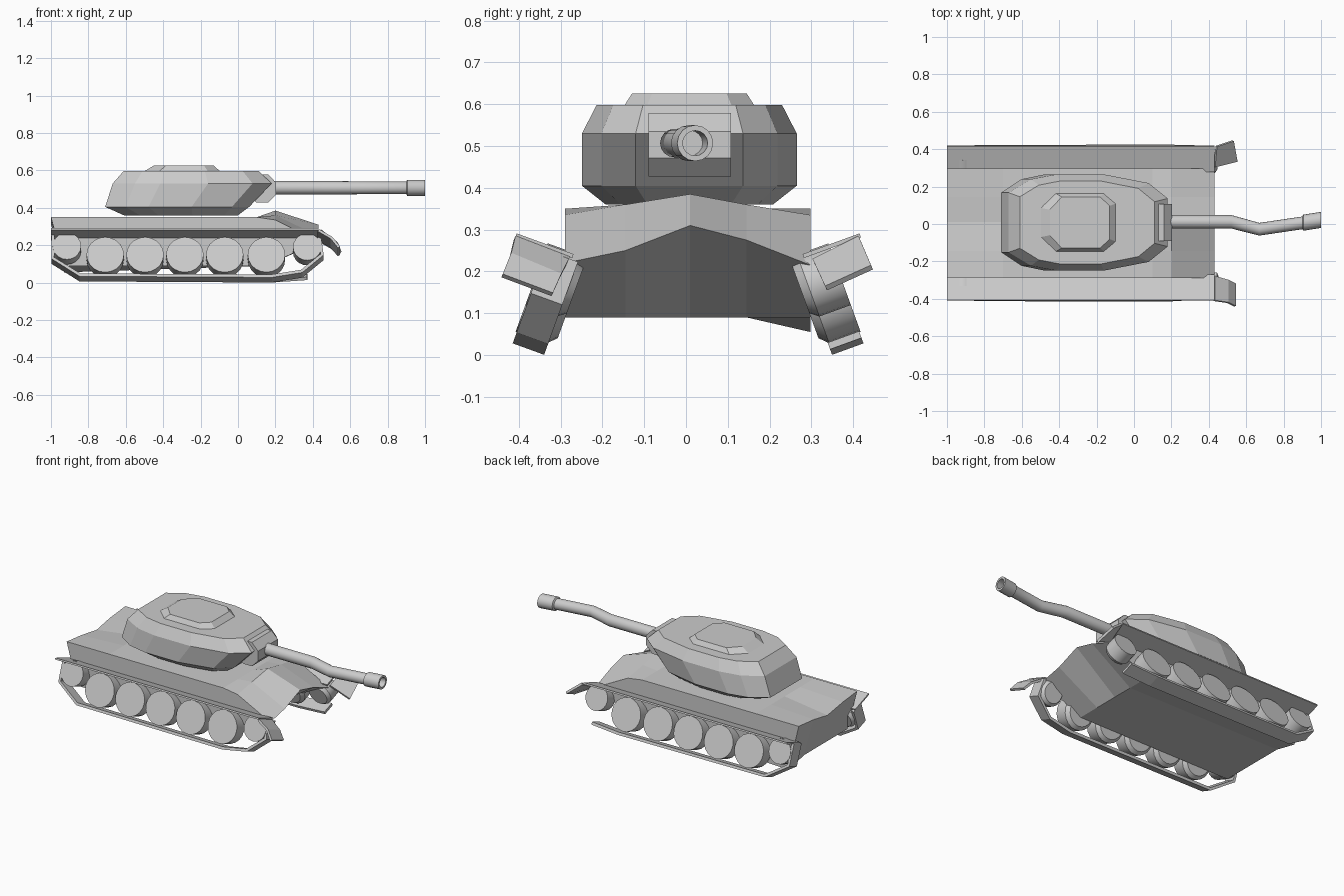
import bpy, bmesh, math
from mathutils import Matrix, Vector

if "Cube" in bpy.data.objects:
    bpy.data.objects.remove(bpy.data.objects["Cube"])

TILT = math.radians(20)


def finish(name, bm, smooth=None):
    bmesh.ops.recalc_face_normals(bm, faces=bm.faces)
    me = bpy.data.meshes.new(name)
    bm.to_mesh(me)
    bm.free()
    ob = bpy.data.objects.new(name, me)
    bpy.context.collection.objects.link(ob)
    if smooth:
        bpy.ops.object.select_all(action='DESELECT')
        bpy.context.view_layer.objects.active = ob
        ob.select_set(True)
        bpy.ops.object.shade_smooth_by_angle(angle=math.radians(smooth))
    return ob


def loft(name, rings, smooth=None, closed=True):
    """Skin a list of equally sized point rings and cap both ends."""
    bm = bmesh.new()
    rows = [[bm.verts.new(p) for p in r] for r in rings]
    n = len(rows[0])
    for a, b in zip(rows, rows[1:]):
        for i in range(n if closed else n - 1):
            j = (i + 1) % n
            bm.faces.new((a[i], a[j], b[j], b[i]))
    if closed:
        bm.faces.new(rows[0])
        bm.faces.new(rows[-1])
    return finish(name, bm, smooth)


def thicken(ob, t):
    m = ob.modifiers.new("thickness", 'SOLIDIFY')
    m.thickness = t
    m.offset = 0


def plan_ring(outline, x0, x1, half, z, cy=0.008):
    side = [(x0 + t * (x1 - x0), h * half) for t, h in outline]
    return [(x, cy + y, z) for x, y in side] + [(x, cy - y, z) for x, y in reversed(side)]


def leaned(side, x, u, w):
    """Point in the splayed running gear frame: u outward, w upward."""
    c, s = math.cos(TILT), math.sin(TILT)
    return (x, 0.005 + side * (0.38 + u * c - w * s), 0.014 + u * s + w * c)


# Buckled hull: lengthwise profiles at five stations across the width
# y, rear deck height, ridge height, nose height, rear floor height
stations = [(-0.29, 0.35, 0.335, 0.22, 0.09),
            (-0.145, 0.335, 0.36, 0.25, 0.09),
            (0.01, 0.31, 0.385, 0.31, 0.09),
            (0.145, 0.335, 0.36, 0.275, 0.09),
            (0.298, 0.35, 0.335, 0.215, 0.055)]
loft("hull", [[(-0.93, y, zf), (-1, y, zr), (-0.7, y, 0.35), (0.1, y, 0.35),
               (0.2, y, zp), (0.43, y, zn), (0.15, y, 0.09)]
              for y, zr, zp, zn, zf in stations])

# Turret and raised roof plate
body = [(0, 0.62), (0.14, 0.9), (0.3, 1), (0.6, 1), (0.88, 0.82), (1, 0.5)]
loft("turret", [plan_ring(body, -0.61, 0.0, 0.20, 0.36),
                plan_ring(body, -0.71, 0.06, 0.257, 0.405),
                plan_ring(body, -0.67, 0.18, 0.257, 0.53),
                plan_ring(body, -0.61, 0.11, 0.222, 0.598)])
roof = [(0, 0.5), (0.2, 1), (0.84, 1), (1, 0.65)]
loft("turret_roof_plate", [plan_ring(roof, -0.51, -0.09, 0.16, 0.59),
                           plan_ring(roof, -0.45, -0.13, 0.137, 0.626)])

# Gun mantlet: eight sided block lying across the turret front
loft("gun_mantlet", [[(0.13 + 0.08 * math.cos(a), y, 0.503 + 0.082 * math.sin(a))
                      for a in [math.pi * (k + 0.5) / 4 for k in range(8)]]
                     for y in (-0.09, 0.108)])

# Bent barrel with hollow muzzle: x, y, radius
barrel = [(0.17, 0.012, 0.036), (0.52, 0.012, 0.036), (0.67, -0.028, 0.034),
          (0.9, 0.006, 0.034), (0.905, 0.007, 0.043), (1.0, 0.022, 0.043),
          (1.0, 0.022, 0.03), (0.92, 0.01, 0.03)]
loft("gun_barrel", [[(x, y + r * math.cos(a), 0.507 + r * math.sin(a))
                     for a in [math.tau * k / 16 for k in range(16)]]
                    for x, y, r in barrel], smooth=30)

# Splayed running gear
wheels = [(x, 0.128, 0.1) for x in (-0.71, -0.497, -0.284, -0.071, 0.152)]
wheels += [(-0.915, 0.177, 0.076), (0.37, 0.172, 0.076)]
rear_run = [(-0.99, 0.243), (-0.99, 0.11), (-0.845, 0.014), (0.18, 0.008)]
for side, label in ((-1, "front"), (1, "back")):
    for i, (x, w, r) in enumerate(wheels):
        ring = [(r * math.cos(math.tau * k / 20), r * math.sin(math.tau * k / 20))
                for k in range(20)]
        loft(f"{label}_wheel_{i + 1}",
             [[leaned(side, x + s * a, u, w + s * b) for a, b in ring]
              for u, s in ((-0.055, 0.8), (-0.035, 1), (0.045, 1))], smooth=30)
    # the track on the back side is broken off ahead of the last wheel
    end = [(0.34, 0.035), (0.45, 0.13), (0.435, 0.235)] if side < 0 else [(0.37, 0.022)]
    track = loft(f"{label}_track",
                 [[leaned(side, x, u, w) for u in (-0.038, 0.042)] for x, w in rear_run + end],
                 closed=False)
    thicken(track, 0.017)
    fender = loft(f"{label}_fender",
                  [[leaned(side, x, u, 0.245) for u in (-0.022, 0.123)] for x in (-1, 0.43)],
                  closed=False)
    thicken(fender, 0.01)

# Bent mudguards ahead of the fenders
guard = loft("front_mudguard", [[(0.43, -0.28, 0.23), (0.43, -0.41, 0.28)],
                                [(0.50, -0.30, 0.19), (0.50, -0.42, 0.24)],
                                [(0.54, -0.32, 0.145), (0.54, -0.44, 0.19)]], closed=False)
thicken(guard, 0.014)
guard = loft("back_mudguard", [[(0.43, 0.305, 0.225), (0.44, 0.415, 0.28)],
                               [(0.55, 0.335, 0.16), (0.53, 0.445, 0.21)]], closed=False)
thicken(guard, 0.014)
